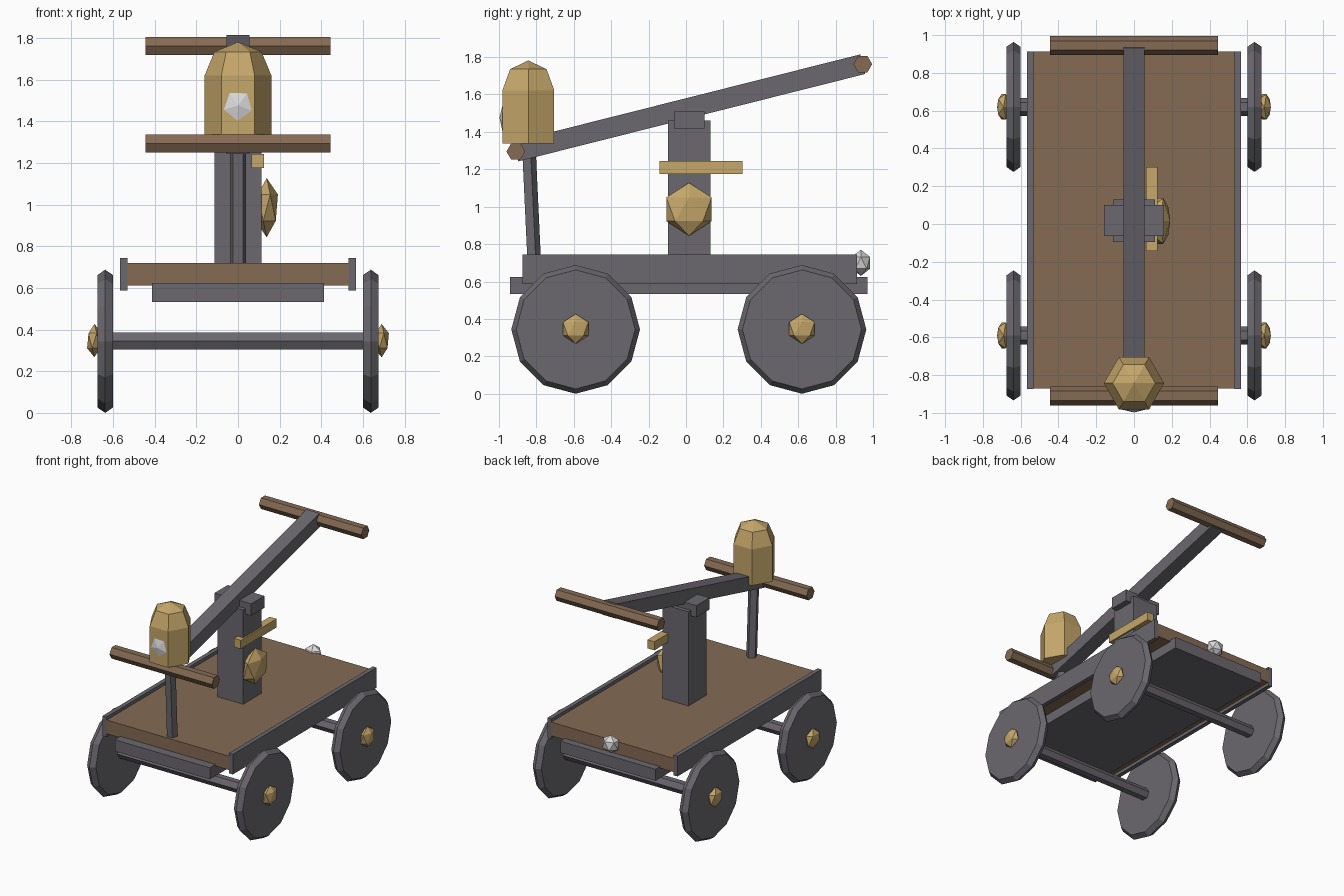
import bpy, bmesh, math
from mathutils import Matrix, Vector

if "Cube" in bpy.data.objects:
    bpy.data.objects.remove(bpy.data.objects["Cube"])


def material(name, rgb):
    m = bpy.data.materials.new(name)
    m.diffuse_color = (*rgb, 1)
    m.use_nodes = True
    m.node_tree.nodes["Principled BSDF"].inputs["Base Color"].default_value = m.diffuse_color
    return m


IRON = material("iron grey", (0.147, 0.14, 0.158))
WOOD = material("wood brown", (0.235, 0.147, 0.087))
BRASS = material("brass", (0.56, 0.385, 0.145))
GLASS = material("lamp white", (0.70, 0.70, 0.71))

# local z axis laid along world x, local x along world y
ALONG_X = Matrix(((0, 0, 1), (1, 0, 0), (0, 1, 0))).to_4x4()


def finish(name, bm, mat, matrix=Matrix()):
    bm.transform(matrix)
    bmesh.ops.recalc_face_normals(bm, faces=bm.faces)
    me = bpy.data.meshes.new(name)
    bm.to_mesh(me)
    bm.free()
    me.materials.append(mat)
    ob = bpy.data.objects.new(name, me)
    bpy.context.collection.objects.link(ob)
    return ob


def box(name, mat, x, y, z):
    """Box from (min, max) pairs."""
    bm = bmesh.new()
    bmesh.ops.create_cube(bm, size=1)
    mid = Vector([(a + b) / 2 for a, b in (x, y, z)])
    size = [b - a for a, b in (x, y, z)]
    return finish(name, bm, mat, Matrix.LocRotScale(mid, None, size))


def lathe(name, mat, profile, sides, matrix, start=0.0):
    """Turned solid from (radius, height) points; radius 0 closes to a tip."""
    bm = bmesh.new()
    rings = []
    for r, h in profile:
        if r == 0:
            rings.append([bm.verts.new((0, 0, h))] * sides)
        else:
            angles = [start + math.tau * k / sides for k in range(sides)]
            rings.append([bm.verts.new((r * math.cos(a), r * math.sin(a), h)) for a in angles])
    for lo, hi in zip(rings, rings[1:]):
        for k in range(sides):
            j = (k + 1) % sides
            quad = list(dict.fromkeys((lo[k], lo[j], hi[j], hi[k])))
            bm.faces.new(quad)
    for ring, (r, _) in ((rings[0], profile[0]), (rings[-1], profile[-1])):
        if r:
            bm.faces.new(ring)
    return finish(name, bm, mat, matrix)


def gem(name, mat, loc, scale, rot=Matrix()):
    """Twenty-sided ball, squashed along world axes."""
    bm = bmesh.new()
    bmesh.ops.create_icosphere(bm, subdivisions=1, radius=1)
    return finish(name, bm, mat, Matrix.LocRotScale(Vector(loc), None, scale) @ rot)


def bar_x(name, mat, half, r, y, z):
    """Six-sided bar lying across the cart."""
    lathe(name, mat, [(r, -half), (r, half)], 6, Matrix.Translation((0, y, z)) @ ALONG_X)


# wheels, hubs and axles
for end, y in (("front", -0.59), ("back", 0.62)):
    bar_x(end + "_axle", IRON, 0.62, 0.047, y, 0.345)
    for side, s in (("left", -1), ("right", 1)):
        lathe(f"{end}_{side}_wheel", IRON, [(0.318, -0.0375), (0.344, 0), (0.318, 0.0375)], 12,
              Matrix.Translation((s * 0.638, y, 0.344)) @ ALONG_X)
        gem(f"{end}_{side}_hub", BRASS, (s * 0.69, y, 0.347), (0.039, 0.08, 0.08))

# deck, side rails and under frame
box("deck", WOOD, (-0.535, 0.535), (-0.87, 0.913), (0.612, 0.72))
for side, s in (("left", -1), ("right", 1)):
    box(side + "_rail", IRON, sorted((s * 0.532, s * 0.566)), (-0.873, 0.913), (0.587, 0.745))
box("under_frame", IRON, (-0.413, 0.413), (-0.94, 0.97), (0.533, 0.624))

# pump post and pivot block
box("pump_post", IRON, (-0.112, 0.112), (-0.095, 0.13), (0.70, 1.46))
box("pivot_block", IRON, (-0.16, 0.16), (-0.064, 0.1), (1.417, 1.51))

# rocking beam with a handle at each end
low, high = Vector((0, -0.91, 1.295)), Vector((0, 0.945, 1.762))
d = high - low
bm = bmesh.new()
bmesh.ops.create_cube(bm, size=1)
finish("rocking_beam", bm, IRON, Matrix.Translation((low + high) / 2)
       @ Matrix.Rotation(math.atan2(d.z, d.y), 4, 'X')
       @ Matrix.Diagonal((0.112, d.length, 0.108, 1)))
bar_x("front_handle", WOOD, 0.445, 0.05, low.y, low.z)
bar_x("back_handle", WOOD, 0.445, 0.05, high.y, high.z)

# five-sided connecting rod
foot, top = Vector((0, -0.815, 0.70)), Vector((0, -0.844, 1.32))
d = top - foot
lathe("connecting_rod", IRON, [(0.04, 0), (0.04, d.length)], 5,
      Matrix.Translation(foot) @ Vector((0, 0, 1)).rotation_difference(d).to_matrix().to_4x4(),
      math.pi / 2)

# domed lantern with its lens, and the rear lamp
lathe("lantern", BRASS, [(0.16, 1.338), (0.16, 1.622), (0.113, 1.735), (0, 1.782)], 6,
      Matrix.Translation((0, -0.843, 0)))
gem("lantern_lens", GLASS, (0, -0.9665, 1.477), (0.085, 0.031, 0.088),
    Matrix.Rotation(math.radians(20), 4, 'Y') @ Matrix.Rotation(math.pi / 2, 4, 'X'))
gem("rear_lamp", GLASS, (0, 0.935, 0.70), (0.07, 0.058, 0.07))

# brass fittings on the post's right side
gem("post_boss", BRASS, (0.138, 0.016, 0.986), (0.06, 0.142, 0.142))
box("brake_bar", BRASS, (0.064, 0.124), (-0.143, 0.302), (1.176, 1.243))
